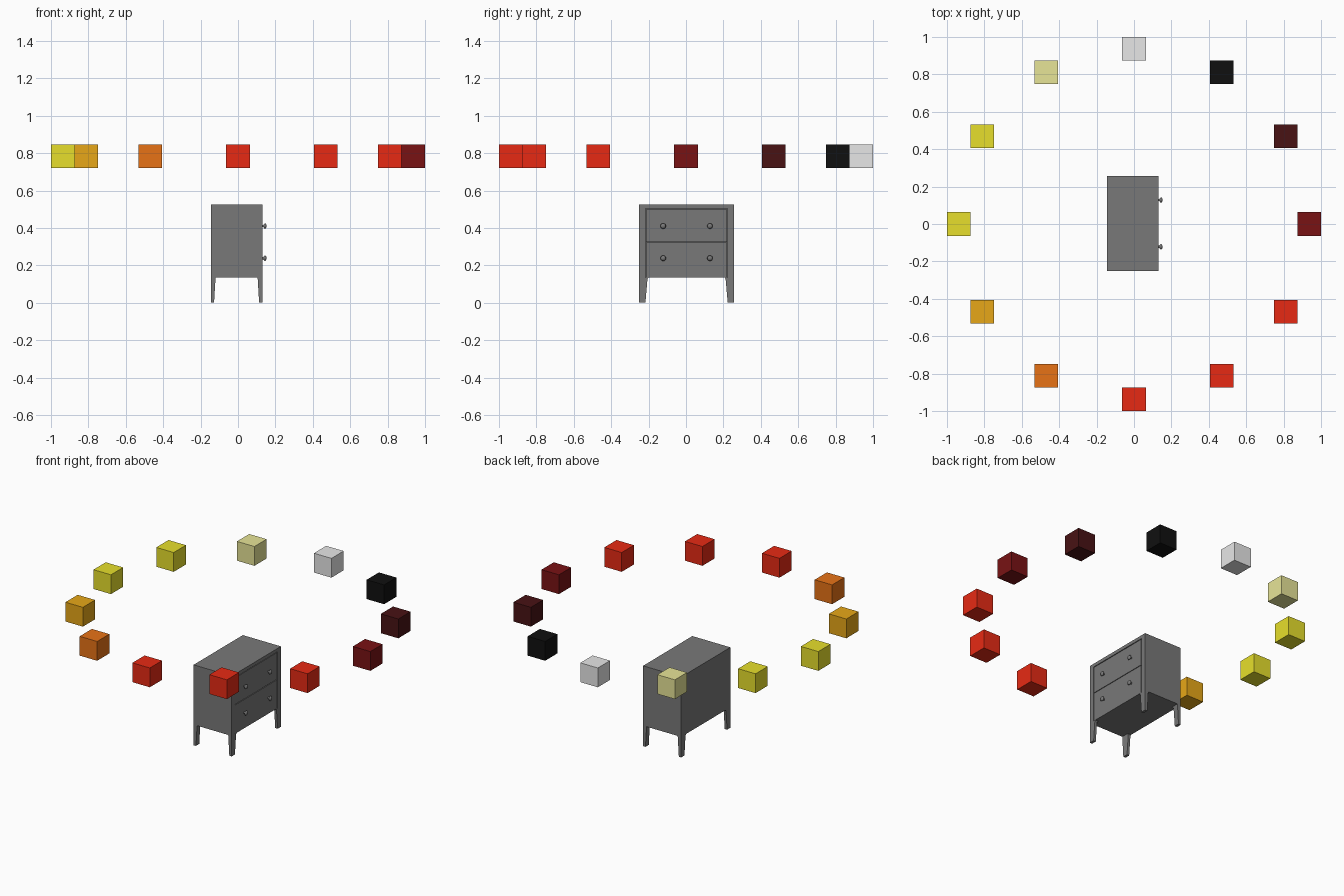
import bpy, bmesh, math
from mathutils import Matrix, Vector

default = bpy.data.objects.get("Cube")
if default:
    bpy.data.objects.remove(default, do_unlink=True)

COLOURS = {
    "cabinet grey": (.19, .19, .19), "red": (.8, .023, .007),
    "dark red": (.19, .006, .007), "deep maroon": (.065, .006, .007),
    "black": (.005, .005, .005), "light grey": (.8, .8, .8),
    "pale khaki": (.8, .78, .31), "yellow": (.8, .74, .025),
    "amber": (.8, .39, .009), "orange": (.8, .17, .008),
}


def material(name, rgb):
    mat = bpy.data.materials.new(name)
    mat.use_nodes = True
    colour = (*rgb, 1)
    mat.diffuse_color = colour
    mat.node_tree.nodes["Principled BSDF"].inputs["Base Color"].default_value = colour
    return mat


MATS = {name: material(name, rgb) for name, rgb in COLOURS.items()}


def finish(name, bm, colour):
    bmesh.ops.recalc_face_normals(bm, faces=bm.faces)
    mesh = bpy.data.meshes.new(name)
    bm.to_mesh(mesh)
    bm.free()
    mesh.materials.append(MATS[colour])
    obj = bpy.data.objects.new(name, mesh)
    bpy.context.collection.objects.link(obj)
    return obj


def box(name, lo, hi, colour="cabinet grey"):
    lo, hi = Vector(lo), Vector(hi)
    bm = bmesh.new()
    bmesh.ops.create_cube(bm, size=1)
    for v in bm.verts:
        v.co = (lo + hi) / 2 + v.co * (hi - lo)
    return finish(name, bm, colour)


def prism(name, outline, x0, x1):
    """Extrude an outline of (y, z) points along x."""
    bm = bmesh.new()
    face = bm.faces.new([bm.verts.new((x0, y, z)) for y, z in outline])
    moved = bmesh.ops.extrude_face_region(bm, geom=[face])["geom"]
    bmesh.ops.translate(bm, vec=(x1 - x0, 0, 0),
                        verts=[g for g in moved if isinstance(g, bmesh.types.BMVert)])
    return finish(name, bm, "cabinet grey")


# Cabinet dimensions; the drawers face +x
BACK, FRONT, CORE = -.145, .13, .118
MID, HALF, POST = .003, .254, .034
BOTTOM, TOP, RAIL = .134, .525, .022
GAP = .004

# Carcass with a shallow front frame
box("cabinet_body", (BACK, MID - HALF, BOTTOM), (CORE, MID + HALF, TOP))
box("top_rail", (CORE, MID - HALF, TOP - RAIL), (FRONT, MID + HALF, TOP))
for side, label in ((-1, "right"), (1, "left")):
    ys = sorted((MID + side * HALF, MID + side * (HALF - POST)))
    box(label + "_post", (CORE, ys[0], BOTTOM), (FRONT, ys[1], TOP - RAIL))

# Drawer fronts separated by narrow grooves, each with two round knobs
drawer_half = HALF - POST - GAP
split = (BOTTOM + TOP - RAIL) / 2 + .005
for label, z0, z1, knob_z in (("lower", BOTTOM, split - GAP / 2, .238),
                              ("upper", split + GAP / 2, TOP - RAIL - GAP, .41)):
    box(label + "_drawer", (CORE, MID - drawer_half, z0),
        (FRONT - .001, MID + drawer_half, z1))
    for side in (-1, 1):
        # Lathe the knob profile (radius, distance) around the x axis
        profile = [(0, -.004), (.006, -.004), (.006, .006), (.012, .01),
                   (.015, .014), (.012, .019), (.006, .022), (0, .023)]
        bm = bmesh.new()
        verts = [bm.verts.new((d, r, 0)) for r, d in profile]
        edges = [bm.edges.new(pair) for pair in zip(verts, verts[1:])]
        bmesh.ops.spin(bm, geom=verts + edges, cent=(0, 0, 0), axis=(1, 0, 0),
                       angle=math.tau, steps=16)
        bmesh.ops.remove_doubles(bm, verts=bm.verts, dist=.0001)
        bmesh.ops.translate(bm, verts=bm.verts, vec=(FRONT, MID + side * .125, knob_z))
        knob = finish(label + "_knob", bm, "cabinet grey")
        knob.data.shade_smooth()

# Tapered legs, flush with the outside corners
for side, end in ((-1, "right"), (1, "left")):
    outline = [(MID + side * (HALF - d), z) for d, z in
               ((0, 0), (.034, 0), (.045, BOTTOM - .008), (.05, BOTTOM), (0, BOTTOM))]
    for outer, inward, place in ((FRONT, -1, "drawer_side"), (BACK, 1, "back_side")):
        leg = prism(f"{end}_{place}_leg", outline, outer, outer + inward * .017)
        for v in leg.data.vertices:
            if v.co.z > BOTTOM - .001 and abs(v.co.x - outer) > .01:
                v.co.x += inward * .008

# Ring of floating colour cubes, counter-clockwise from +x
RING = ["dark red", "deep maroon", "black", "light grey", "pale khaki", "yellow",
        "yellow", "amber", "orange", "red", "red", "red"]
SIZE = .126
for i, colour in enumerate(RING):
    angle = math.tau * i / len(RING)
    centre = Vector((math.cos(angle), math.sin(angle), 0)) * (1 - SIZE / 2)
    centre.z = .783
    half = Vector((SIZE, SIZE, SIZE)) / 2
    box(f"ring_cube_{i + 1}", centre - half, centre + half, colour)
